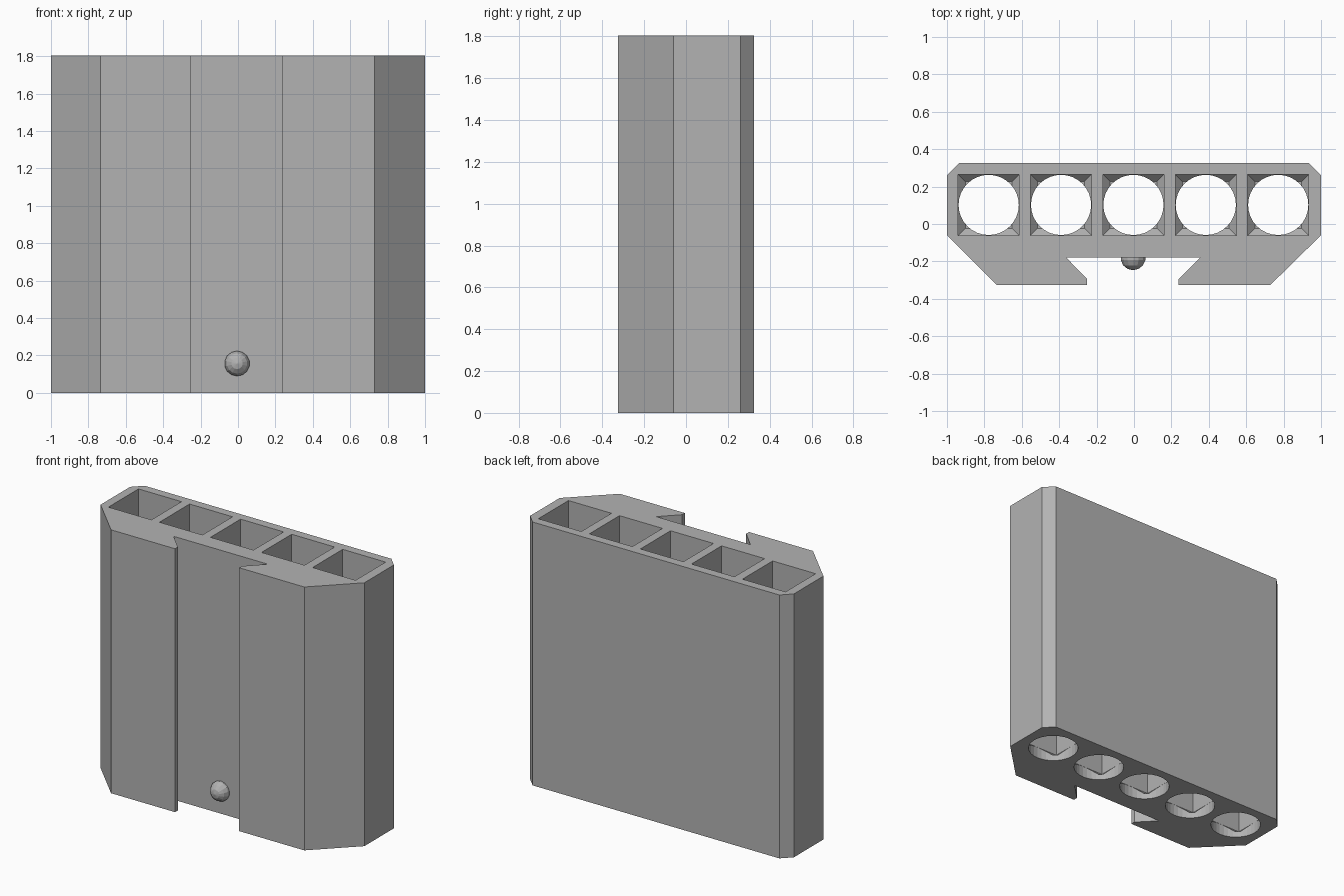
import bpy, bmesh, math
from mathutils import Matrix

old = bpy.data.objects.get("Cube")
if old:
    bpy.data.objects.remove(old, do_unlink=True)

HEIGHT = 1.805
HOLE_Y = 0.102
HOLES = [-0.003 + 0.387 * i for i in range(-2, 3)]

grey = bpy.data.materials.new("plain grey")
grey.use_nodes = True
COLOUR = (0.45, 0.45, 0.45, 1)
grey.diffuse_color = COLOUR
grey.node_tree.nodes["Principled BSDF"].inputs["Base Color"].default_value = COLOUR


def make_object(name, bm):
    bmesh.ops.recalc_face_normals(bm, faces=bm.faces[:])
    mesh = bpy.data.meshes.new(name)
    bm.to_mesh(mesh)
    bm.free()
    mesh.materials.append(grey)
    obj = bpy.data.objects.new(name, mesh)
    bpy.context.collection.objects.link(obj)
    return obj


def loft(bm, rings):
    """Closed solid through rings of equal point count."""
    loops = [[bm.verts.new(p) for p in ring] for ring in rings]
    for a, b in zip(loops, loops[1:]):
        for i in range(len(a)):
            j = (i + 1) % len(a)
            bm.faces.new((a[i], a[j], b[j], b[i]))
    bm.faces.new(loops[0][::-1])
    bm.faces.new(loops[-1])


def square(x, half, z):
    return [(x + sx * half, HOLE_Y + sy * half, z)
            for sx, sy in ((-1, -1), (1, -1), (1, 1), (-1, 1))]


# Body: chamfered block with a dovetail slot along the front
outline = [(-0.735, -0.325), (-0.25, -0.325), (-0.25, -0.295), (-0.362, -0.18),
           (0.352, -0.18), (0.237, -0.295), (0.237, -0.325), (0.73, -0.325),
           (1, -0.06), (1, 0.26), (0.935, 0.325), (-0.935, 0.325),
           (-1, 0.26), (-1, -0.06)]
bm = bmesh.new()
loft(bm, [[(x, y, z) for x, y in outline] for z in (0, HEIGHT)])
body = make_object("body", bm)

# Square pockets from the top, tapering near the floor
bm = bmesh.new()
for x in HOLES:
    loft(bm, [square(x, 0.125, 0.04), square(x, 0.163, 0.08),
              square(x, 0.163, HEIGHT + 0.1)])
pockets = make_object("pocket_cutter", bm)

# Round holes through the floor
bm = bmesh.new()
for x in HOLES:
    bmesh.ops.create_cone(bm, cap_ends=True, segments=32, radius1=0.161,
                          radius2=0.161, depth=0.25,
                          matrix=Matrix.Translation((x, HOLE_Y, 0)))
bores = make_object("bore_cutter", bm)

for cutter in (pockets, bores):
    cutter.hide_render = True
    mod = body.modifiers.new(cutter.name, "BOOLEAN")
    mod.operation = "DIFFERENCE"
    mod.solver = "EXACT"
    mod.object = cutter
bpy.context.view_layer.update()
cut = body.evaluated_get(bpy.context.evaluated_depsgraph_get())
mesh = bpy.data.meshes.new_from_object(cut)
body.modifiers.clear()
body.data = mesh
for cutter in (pockets, bores):
    bpy.data.objects.remove(cutter, do_unlink=True)

# Locking bump in the slot
bm = bmesh.new()
bmesh.ops.create_uvsphere(
    bm, u_segments=14, v_segments=7, radius=0.069,
    matrix=Matrix.Translation((-0.005, -0.178, 0.157)) @ Matrix.Rotation(math.pi / 2, 4, "X"))
make_object("locking_bump", bm)
